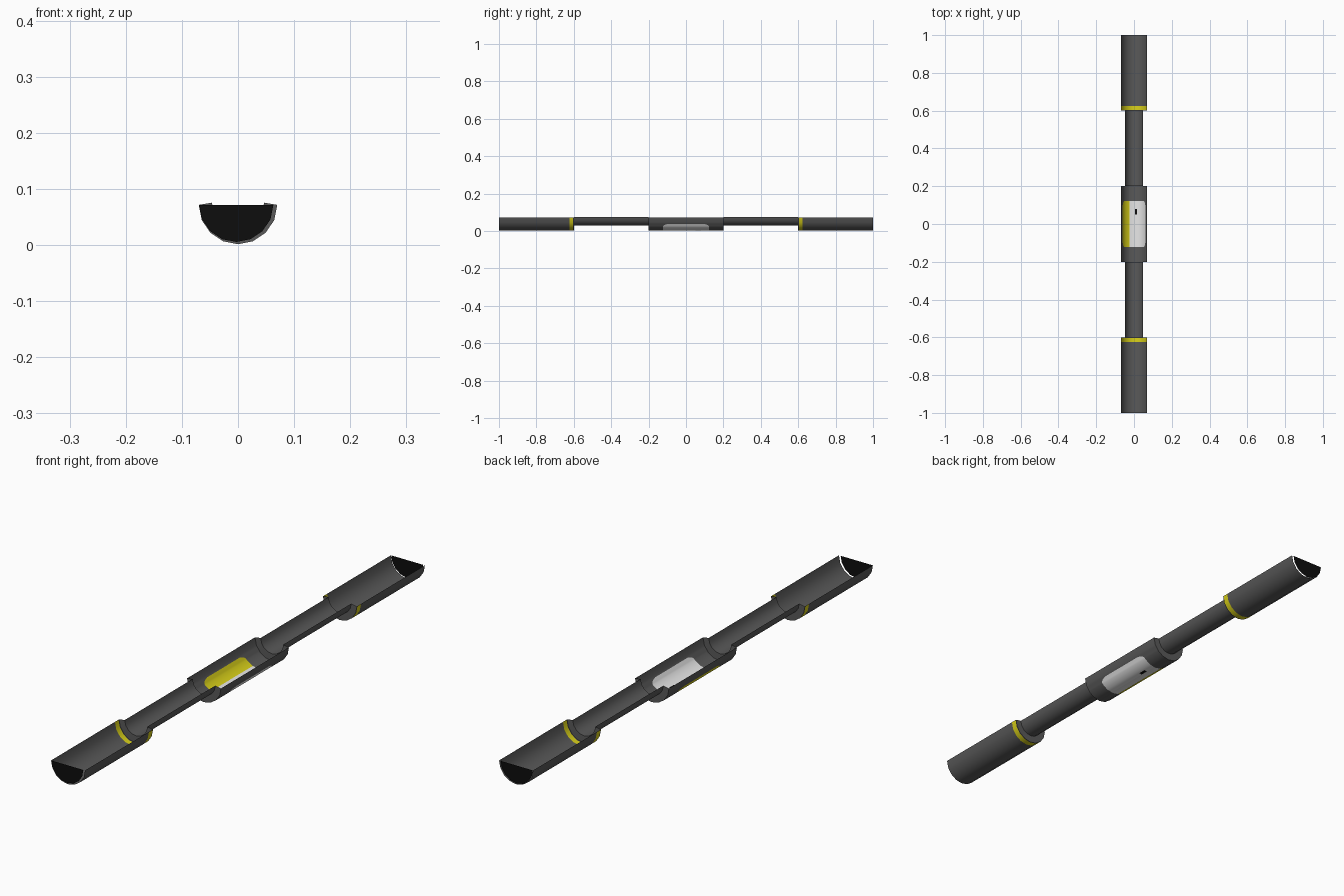
import bpy
import math

cube = bpy.data.objects.get("Cube")
if cube:
    bpy.data.objects.remove(cube)


def material(name, rgb):
    m = bpy.data.materials.new(name)
    m.use_nodes = True
    m.diffuse_color = (*rgb, 1)
    m.node_tree.nodes["Principled BSDF"].inputs["Base Color"].default_value = (*rgb, 1)
    return m


GREY = material("dark grey", (0.10, 0.10, 0.10))
YELLOW = material("yellow", (0.70, 0.64, 0.01))
WHITE = material("white", (0.80, 0.80, 0.80))
BLACK = material("black", (0.004, 0.004, 0.004))
MATS = [GREY, YELLOW, WHITE, BLACK]

STEP = 22.5                                     # sixteen-sided tube
HALF = [-90 + STEP * i for i in range(9)]
WIDE = (0.07, 0.0715)                           # radius, centre height
THIN = (0.0465, 0.0755)


def on_tube(tube, deg):
    """Point on the faceted half tube; angle 0 is the lowest point."""
    r, c = tube
    k = min(math.floor((deg + 90) / STEP), 7)
    a, b = (math.radians(-90 + STEP * (k + n)) for n in (0, 1))
    f = (deg + 90) / STEP - k
    return (r * ((1 - f) * math.sin(a) + f * math.sin(b)),
            c - r * ((1 - f) * math.cos(a) + f * math.cos(b)))


def build(name, verts, faces, indices=None):
    mesh = bpy.data.meshes.new(name)
    mesh.from_pydata(verts, [], faces)
    for m in MATS:
        mesh.materials.append(m)
    for i, p in enumerate(mesh.polygons):
        p.material_index = indices[i] if indices else 0
    ob = bpy.data.objects.new(name, mesh)
    bpy.context.collection.objects.link(ob)
    bpy.ops.object.select_all(action='DESELECT')
    ob.select_set(True)
    bpy.context.view_layer.objects.active = ob
    bpy.ops.object.shade_smooth_by_angle(angle=math.radians(35))
    return ob


def trough(name, rows, angles=HALF, paint=lambda deg, row: 0):
    """Loft half rings; each row is (tube, function giving y at an angle)."""
    verts = []
    for tube, y_at in rows:
        for a in angles:
            x, z = on_tube(tube, a)
            verts.append((x, y_at(a), z))
    n = len(angles)
    faces, indices = [], []
    for j in range(len(rows) - 1):
        for i in range(n - 1):
            a = j * n + i
            faces.append((a, a + n, a + n + 1, a + 1))
            indices.append(paint((angles[i] + angles[i + 1]) / 2, j))
    return build(name, verts, faces, indices)


def at(y):
    return lambda deg: y


# Middle sleeve with a round-cornered label cut into its faces
def label_end(deg):
    return 0.123 - 0.028 * min(1, max(0, (abs(deg) - 45) / 16)) ** 3


def label_paint(deg, row):
    if row not in (1, 2, 3) or abs(deg) > 61:
        return 0
    if row == 2 and 4 < deg < 13:
        return 3                                # small dark mark
    return 1 if deg < -21 else 2


columns = sorted(HALF + [s * a for s in (-1, 1) for a in (50, 55, 58, 61)] + [-21, 4, 13])
trough("middle_sleeve",
       [(WIDE, at(-0.2)), (WIDE, lambda d: -label_end(d)), (WIDE, at(0.05)),
        (WIDE, at(0.08)), (WIDE, label_end), (WIDE, at(0.2))],
       columns, label_paint)

for side, s in (("front", -1), ("back", 1)):
    def span(tubes, ys):
        rows = [(t, at(s * y)) for t, y in zip(tubes, ys)]
        return rows if s > 0 else rows[::-1]

    # Slim rod and the half washers that join it to the sleeves
    trough(side + "_rod", span([THIN, THIN], [0.2, 0.6]))
    trough(side + "_inner_shoulder", span([WIDE, THIN], [0.2, 0.2]))
    trough(side + "_outer_shoulder", span([THIN, WIDE], [0.6, 0.6]))

    # End sleeve with its yellow band
    band = 0 if s > 0 else 2
    trough(side + "_sleeve", span([WIDE] * 4, [0.6, 0.603, 0.624, 1]),
           paint=lambda d, row: 1 if row == 1 else 0)

    # Black end plate
    pts = [on_tube((0.066, 0.0715), a) for a in HALF]
    order = list(range(len(pts)))
    build(side + "_end_plate", [(x - 0.003, s * 1.0, z) for x, z in pts],
          [order if s < 0 else order[::-1]], [3])
